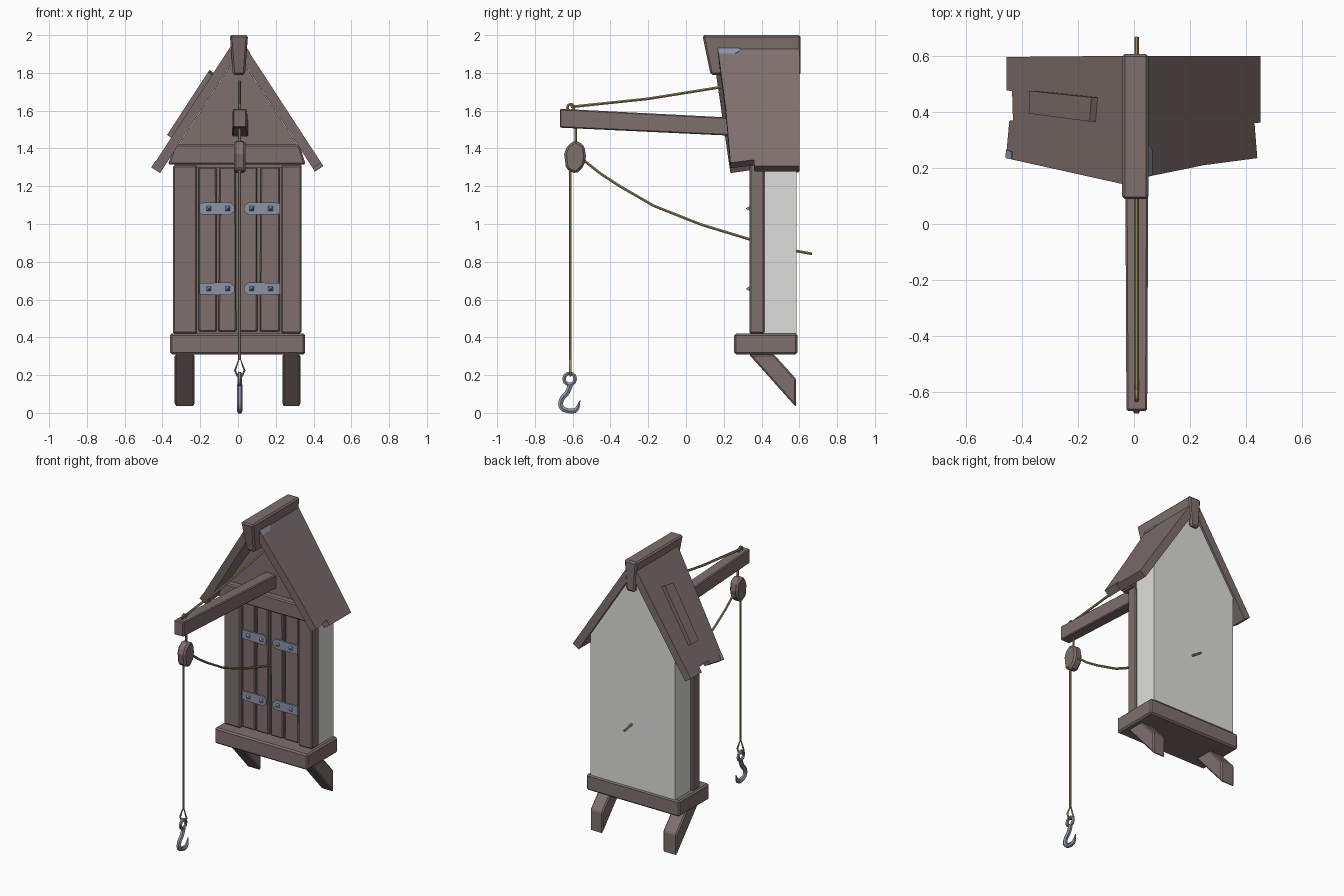
import bpy, bmesh, math, random
from mathutils import Vector

random.seed(4)
if "Cube" in bpy.data.objects:
    bpy.data.objects.remove(bpy.data.objects["Cube"], do_unlink=True)


def material(name, r, g, b):
    m = bpy.data.materials.new(name)
    m.use_nodes = True
    m.diffuse_color = (r, g, b, 1)
    m.node_tree.nodes["Principled BSDF"].inputs["Base Color"].default_value = (r, g, b, 1)
    return m


WOOD = material("weathered wood", 0.21, 0.16, 0.154)
PLASTER = material("pale plaster", 0.73, 0.73, 0.715)
STEEL = material("blue steel", 0.27, 0.295, 0.385)
ROPE = material("tan rope", 0.35, 0.27, 0.14)


def finish(name, bm, mat, bevel=0):
    bmesh.ops.recalc_face_normals(bm, faces=bm.faces)
    mesh = bpy.data.meshes.new(name)
    bm.to_mesh(mesh)
    bm.free()
    mesh.materials.append(mat)
    ob = bpy.data.objects.new(name, mesh)
    bpy.context.collection.objects.link(ob)
    if bevel:
        mod = ob.modifiers.new("worn_edges", "BEVEL")
        mod.width = bevel
        mod.segments = 1
    return ob


def prism(name, pts, vec, mat, bevel=0):
    """Extrude a 3D outline along a vector."""
    bm = bmesh.new()
    face = bm.faces.new([bm.verts.new(p) for p in pts])
    new = bmesh.ops.extrude_face_region(bm, geom=[face])["geom"]
    moved = [v for v in new if isinstance(v, bmesh.types.BMVert)]
    bmesh.ops.translate(bm, verts=moved, vec=Vector(vec))
    return finish(name, bm, mat, bevel)


def front_prism(name, xz, y0, y1, mat, bevel=0):
    return prism(name, [(x, y0, z) for x, z in xz], (0, y1 - y0, 0), mat, bevel)


def side_prism(name, yz, x0, x1, mat, bevel=0):
    return prism(name, [(x0, y, z) for y, z in yz], (x1 - x0, 0, 0), mat, bevel)


def box(name, x0, x1, y0, y1, z0, z1, mat=WOOD, bevel=0.008):
    return front_prism(name, [(x0, z0), (x1, z0), (x1, z1), (x0, z1)], y0, y1, mat, bevel)


def hull(name, pts, mat, bevel=0):
    bm = bmesh.new()
    for p in pts:
        bm.verts.new(p)
    bmesh.ops.convex_hull(bm, input=bm.verts[:])
    bmesh.ops.dissolve_limit(bm, angle_limit=0.02, verts=bm.verts[:], edges=bm.edges[:])
    return finish(name, bm, mat, bevel)


def tube(name, pts, radius, mat, cyclic=False, tip=1.0, curved=False):
    cu = bpy.data.curves.new(name, "CURVE")
    cu.dimensions = "3D"
    cu.bevel_depth = radius
    cu.bevel_resolution = 1
    cu.use_fill_caps = True
    sp = cu.splines.new("NURBS" if curved else "POLY")
    sp.points.add(len(pts) - 1)
    for point, co in zip(sp.points, pts):
        point.co = (*co, 1)
    sp.use_cyclic_u = cyclic
    if curved:
        sp.order_u = 3
        sp.resolution_u = 4
        sp.use_endpoint_u = True
    sp.points[-1].radius = tip
    cu.materials.append(mat)
    ob = bpy.data.objects.new(name, cu)
    bpy.context.collection.objects.link(ob)
    bpy.ops.object.select_all(action="DESELECT")
    ob.select_set(True)
    bpy.context.view_layer.objects.active = ob
    bpy.ops.object.convert(target="MESH")
    bpy.ops.object.shade_smooth_by_angle(angle=math.radians(50))
    return ob


def ring(name, x, y, z, size, radius, mat, n=10):
    turn = [2 * math.pi * i / n for i in range(n)]
    pts = [(x, y + size * math.cos(a), z + size * math.sin(a)) for a in turn]
    return tube(name, pts, radius, mat, cyclic=True)


# Base sill and slanted brackets
box("base_sill", -0.36, 0.355, 0.255, 0.59, 0.31, 0.42, bevel=0.01)
leg = [(0.333, 0.31), (0.465, 0.31), (0.583, 0.18), (0.583, 0.03)]
side_prism("right_bracket", leg, -0.335, -0.23, WOOD, 0.008)
side_prism("left_bracket", leg, 0.235, 0.33, WOOD, 0.008)

# Plaster body with gable
house = [(-0.325, 0.42), (0.325, 0.42), (0.325, 1.4), (0, 1.9), (-0.325, 1.4)]
front_prism("plaster_body", house, 0.41, 0.585, PLASTER)

# Wooden front: posts, backing, door planks, lintel, gable boards
box("right_post", -0.345, -0.217, 0.335, 0.415, 0.42, 1.31)
box("left_post", 0.228, 0.335, 0.335, 0.415, 0.42, 1.31)
box("door_backing", -0.23, 0.24, 0.375, 0.413, 0.42, 1.31, bevel=0)
for i, (a, b) in enumerate([(-0.21, -0.112), (-0.104, -0.006), (0.004, 0.104), (0.114, 0.222)]):
    j = [random.uniform(0, 0.007) for _ in range(4)]
    outline = [(a + j[0], 0.43), (b - j[1], 0.43), (b - j[2], 1.3), (a + j[3], 1.3)]
    front_prism(f"door_plank_{i + 1}", outline, 0.346, 0.38, WOOD, 0.006)
front_prism("gable_boards", [(-0.335, 1.3), (0.335, 1.3), (0.335, 1.385), (0, 1.9), (-0.335, 1.385)],
            0.345, 0.414, WOOD)
front_prism("lintel", [(-0.37, 1.315), (0.358, 1.315), (0.325, 1.42), (-0.335, 1.42)],
            0.3, 0.41, WOOD, 0.008)

# Strap hinges with pointed bolts
for level, z in (("lower", 0.657), ("upper", 1.082)):
    for side, root, end in (("right", -0.205, -0.018), ("left", 0.222, 0.032)):
        s = 1 if end > root else -1
        strap = [(root, z - 0.03), (end - s * 0.025, z - 0.034), (end, z - 0.014),
                 (end, z + 0.014), (end - s * 0.025, z + 0.034), (root, z + 0.03)]
        front_prism(f"{level}_{side}_hinge", strap, 0.336, 0.348, STEEL)
        for k, d in enumerate((0.05, 0.15)):
            x = root + s * d
            base = [(x + dx, 0.337, z + dz) for dx in (-0.013, 0.013) for dz in (-0.013, 0.013)]
            hull(f"{level}_{side}_bolt_{k + 1}", base + [(x, 0.316, z)], STEEL)

# Roof leaves, each an outline laid on the slope
SLOPE = 1.535


def on_roof(x, y, lift=0.0):
    n = Vector((math.copysign(SLOPE, x), 0, 1)).normalized()
    return Vector((x, y, 2.0 - SLOPE * abs(x))) + n * lift


def roof_piece(name, xy, lift, thick, mat, bevel=0):
    n = Vector((math.copysign(SLOPE, xy[0][0]), 0, 1)).normalized()
    return prism(name, [on_roof(x, y, lift) for x, y in xy], -n * thick, mat, bevel)


roof_piece("left_roof", [(0.03, 0.165), (0.25, 0.21), (0.44, 0.235), (0.43, 0.36),
                         (0.452, 0.362), (0.452, 0.6), (0.03, 0.6)], 0, 0.053, WOOD)
roof_piece("right_roof", [(-0.03, 0.14), (-0.457, 0.235), (-0.445, 0.368), (-0.432, 0.37),
                          (-0.435, 0.475), (-0.455, 0.476), (-0.455, 0.596), (-0.03, 0.6)],
           0, 0.053, WOOD)
roof_piece("roof_patch_board", [(-0.352, 0.475), (-0.13, 0.452), (-0.137, 0.366), (-0.354, 0.394)],
           0.026, 0.036, WOOD)
roof_piece("left_roof_clip", [(0.04, 0.168), (0.064, 0.173), (0.064, 0.262), (0.055, 0.282),
                              (0.04, 0.282)], 0.003, 0.006, STEEL)
roof_piece("right_roof_clip", [(-0.457, 0.235), (-0.434, 0.231), (-0.434, 0.258), (-0.454, 0.265)],
           0.003, 0.006, STEEL)

# Tapered ridge beam
hull("ridge_beam", [(x, y, z) for z, w, front in ((2.0, 0.048, 0.087), (1.79, 0.032, 0.13))
                    for x in (0.005 - w, 0.005 + w) for y in (front, 0.607)], WOOD, 0.01)

# Hoist boom
hull("hoist_boom", [(0.01 + s * w, y, z) for y, w, low, top in
                    ((-0.667, 0.037, 1.51, 1.61), (0.4, 0.042, 1.46, 1.555))
                    for s in (-1, 1) for z in (low, top)], WOOD, 0.006)

# Pulley block
block = [(-0.645, 1.37), (-0.63, 1.413), (-0.587, 1.444), (-0.54, 1.418),
         (-0.529, 1.36), (-0.54, 1.307), (-0.582, 1.265), (-0.635, 1.291)]
side_prism("pulley_block", block, -0.022, 0.04, WOOD, 0.012)

# Ropes
X = 0.009
tube("stay_rope", [(X, -0.61, 1.62), (X, -0.2, 1.663), (X, 0.2, 1.727), (X, 0.36, 1.755)], 0.008, ROPE)
ring("boom_rope_eye", X, -0.61, 1.617, 0.018, 0.008, ROPE)
tube("block_rope", [(X, -0.583, 1.52), (X, -0.583, 1.43)], 0.008, ROPE)
tube("hauling_rope", [(X, -0.545, 1.34), (X, -0.45, 1.265), (X, -0.35, 1.2), (X, -0.17, 1.096),
                      (X, 0.08, 0.997), (X, 0.333, 0.92), (X, 0.585, 0.857), (X, 0.667, 0.842)],
     0.008, ROPE)
tube("hanging_rope", [(X, -0.613, 1.31), (X, -0.613, 0.28)], 0.008, ROPE)
tube("hook_rope_loop", [(X, -0.613, 0.295), (X - 0.025, -0.613, 0.225), (X - 0.014, -0.613, 0.198),
                        (X + 0.014, -0.613, 0.198), (X + 0.025, -0.613, 0.225)],
     0.006, ROPE, cyclic=True)

# Steel hook
ring("hook_eye", X, -0.616, 0.18, 0.03, 0.011, STEEL)
tube("hook", [(X, y, z) for y, z in ((-0.612, 0.15), (-0.625, 0.105), (-0.662, 0.075), (-0.665, 0.025),
                                     (-0.62, 0.008), (-0.572, 0.012), (-0.562, 0.065))],
     0.015, STEEL, tip=0.2, curved=True)
